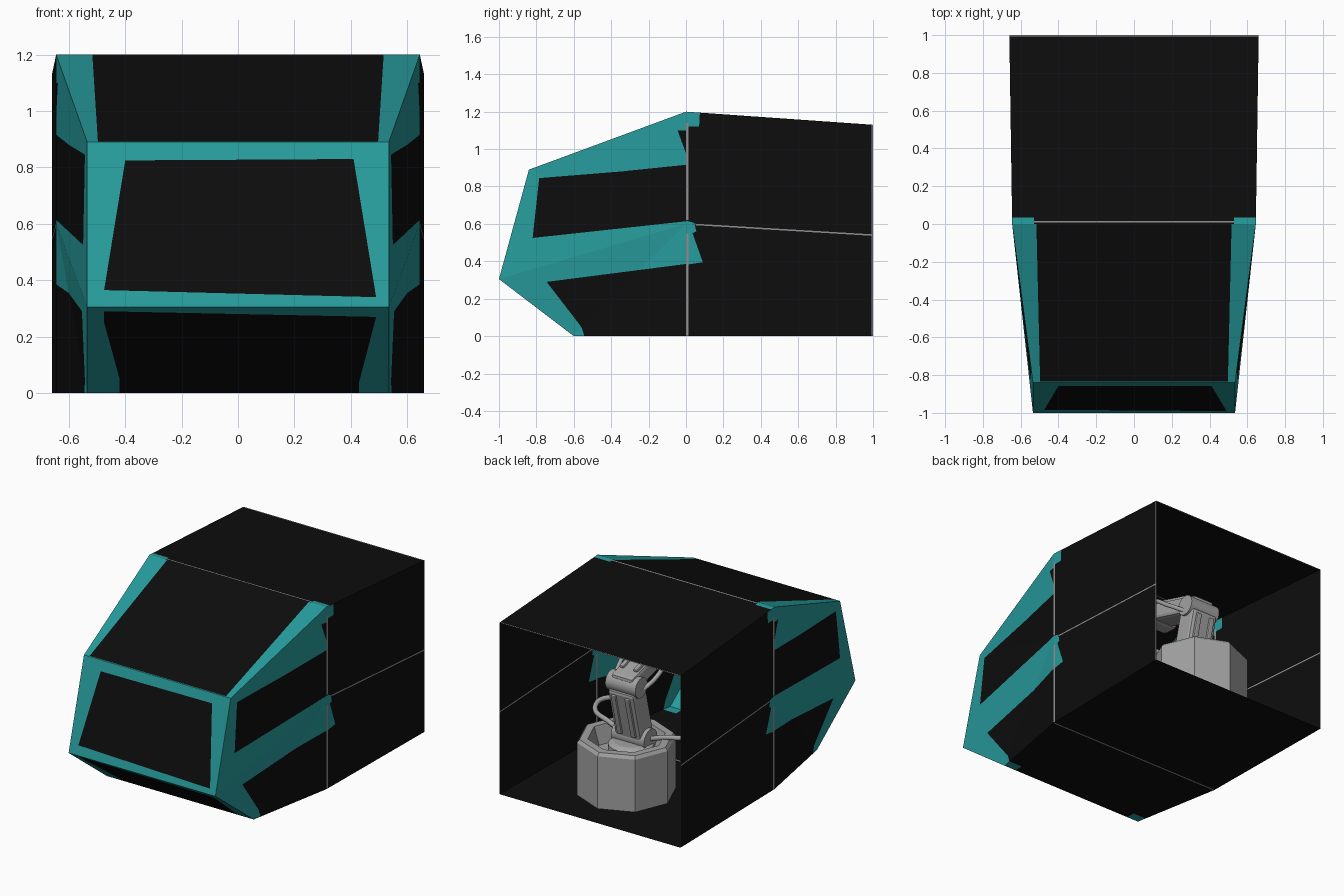
import bpy, bmesh, math
from mathutils import Vector

if "Cube" in bpy.data.objects:
    bpy.data.objects.remove(bpy.data.objects["Cube"])


def material(name, rgb):
    m = bpy.data.materials.new(name)
    m.diffuse_color = (*rgb, 1)
    m.use_nodes = True
    m.node_tree.nodes["Principled BSDF"].inputs["Base Color"].default_value = m.diffuse_color
    return m


TEAL = material("teal paint", (0.02, 0.33, 0.335))
BLACK = material("black panel", (0.004, 0.004, 0.004))
SEAM = material("seam grey", (0.28, 0.28, 0.28))
METAL = material("machine grey", (0.36, 0.36, 0.36))
MATS = [TEAL, BLACK, SEAM]


def finish(bm, name, mats):
    me = bpy.data.meshes.new(name)
    bm.to_mesh(me)
    bm.free()
    for m in mats:
        me.materials.append(m)
    ob = bpy.data.objects.new(name, me)
    bpy.context.collection.objects.link(ob)
    return ob


def inside(p, poly):
    hit = False
    for (x1, y1), (x2, y2) in zip(poly, poly[1:] + poly[:1]):
        if (y1 > p[1]) != (y2 > p[1]) and p[0] < (x2 - x1) * (p[1] - y1) / (y2 - y1) + x1:
            hit = not hit
    return hit


def panel(name, verts, faces, base, paint, axes):
    """Thin shell panel; each (colour, outline) in paint is cut into it, projected on two axes."""
    bm = bmesh.new()
    vs = [bm.verts.new(v) for v in verts]
    for f in faces:
        bm.faces.new([vs[i] for i in f])
    a, b = axes
    for _, poly in paint:
        for p, q in zip(poly, poly[1:] + poly[:1]):
            co, no = Vector((0, 0, 0)), Vector((0, 0, 0))
            co[a], co[b] = p
            no[a], no[b] = q[1] - p[1], p[0] - q[0]
            bmesh.ops.bisect_plane(bm, geom=bm.verts[:] + bm.edges[:] + bm.faces[:],
                                   dist=1e-5, plane_co=co, plane_no=no.normalized())
    for f in bm.faces:
        f.normal_update()
        c = f.calc_center_median()
        f.material_index = base
        for colour, poly in paint:
            if inside((c[a], c[b]), poly):
                f.material_index = colour
        if f.normal.dot(c - Vector((0, 0, 0.55))) < 0:
            f.normal_flip()
    return finish(bm, name, MATS)


def rect(x0, y0, x1, y1):
    return [(x0, y0), (x1, y0), (x1, y1), (x0, y1)]


W, M, B = 0.535, 0.645, 0.66   # half widths at nose, middle and back
QUAD = [(0, 1, 2, 3)]

# nose panels
panel("windscreen_panel", [(-W, -1, .305), (W, -1, .305), (W, -.84, .89), (-W, -.84, .89)], QUAD, 0,
      [(1, [(-.40, .825), (.41, .83), (.49, .34), (-.475, .365)])], (0, 2))
panel("chin_panel", [(-W, -.6, 0), (W, -.6, 0), (W, -1, .305), (-W, -1, .305)], QUAD, 0,
      [(1, [(-.475, .29), (.49, .27), (.43, .04), (.43, -.01), (-.42, -.01), (-.42, .05), (-.475, .25)])], (0, 2))
panel("sloped_roof", [(-W, -.84, .89), (W, -.84, .89), (M, 0, 1.2), (-M, 0, 1.2)], QUAD, 0,
      [(1, [(-.497, -.835), (.497, -.835), (.517, .01), (-.517, .01)])], (0, 1))

# rear roof and floor
panel("rear_roof", [(-M, 0, 1.2), (M, 0, 1.2), (B, 1, 1.13), (-B, 1, 1.13)], QUAD, 1,
      [(0, rect(.53, -.01, .65, .035)), (0, rect(-.65, -.01, -.53, .035)),
       (2, rect(-.53, .008, .53, .016)), (2, rect(-.7, .992, .7, 1.01))], (0, 1))
panel("floor", [(-W, -.6, 0), (W, -.6, 0), (M, 0, 0), (B, 1, 0), (-B, 1, 0), (-M, 0, 0)],
      [(0, 1, 2, 5), (5, 2, 3, 4)], 1,
      [(0, rect(.45, -.61, .6, -.54)), (0, rect(-.6, -.61, -.45, -.54)),
       (2, rect(-.64, -.006, .64, .004))], (0, 1))

# side walls
for s, side in ((1, "right"), (-1, "left")):
    panel(side + "_front_wall",
          [(s * W, -.6, 0), (s * W, -1, .305), (s * W, -.84, .89),
           (s * M, 0, 1.2), (s * M, 0, .6), (s * M, 0, 0)],
          [(1, 2, 4), (2, 3, 4), (0, 1, 4), (0, 4, 5)], 0,
          [(1, [(-.785, .845), (-.35, .88), (.01, .917), (.01, .615), (-.82, .525)]),
           (1, [(-.745, .29), (.01, .387), (.01, -.01), (-.54, -.01), (-.56, .05)]),
           (1, [(-.045, 1.1), (.01, 1.1), (.01, .95)])], (1, 2))
    panel(side + "_rear_wall",
          [(s * M, 0, 0), (s * B, 1, 0), (s * B, 1, .54), (s * B, 1, 1.13),
           (s * M, 0, 1.2), (s * M, 0, .6)],
          [(0, 1, 2, 5), (5, 2, 3, 4)], 1,
          [(0, [(-.01, .38), (.09, .395), (.035, .55), (.055, .56), (.045, .605), (-.01, .62)]),
           (0, [(-.01, 1.21), (.075, 1.21), (.07, 1.12), (-.01, 1.12)]),
           (2, [(.05, .593), (1, .536), (1, .544), (.05, .601)]),
           (2, rect(-.01, 0, .014, .55)), (2, rect(-.01, .62, .014, 1.14)),
           (2, rect(.992, 0, 1.01, 1.14))], (1, 2))


# robot arm helpers
def lathe(name, profile, n, centre):
    bm = bmesh.new()
    rings = [[bm.verts.new((centre[0] + r * math.sin(i * math.tau / n),
                            centre[1] + r * math.cos(i * math.tau / n), z)) for i in range(n)]
             for r, z in profile]
    for lo, hi in zip(rings, rings[1:]):
        for i in range(n):
            bm.faces.new((lo[i], lo[(i + 1) % n], hi[(i + 1) % n], hi[i]))
    bm.faces.new(rings[0])
    bm.faces.new(rings[-1])
    bmesh.ops.recalc_face_normals(bm, faces=bm.faces[:])
    return finish(bm, name, [METAL])


def place(ob, a, b):
    a, b = Vector(a), Vector(b)
    d = (b - a).normalized()
    ob.location = (a + b) / 2
    ob.rotation_euler = (math.atan2(-d.y, d.z), 0, 0)   # links lie in the y-z plane


def link(name, a, b, w, d, bevel=.02):
    bm = bmesh.new()
    bmesh.ops.create_cube(bm, size=1)
    length = (Vector(b) - Vector(a)).length
    bmesh.ops.scale(bm, vec=(w, d, length), verts=bm.verts[:])
    bmesh.ops.bevel(bm, geom=bm.edges[:], offset=bevel, segments=2, affect='EDGES', profile=.5)
    place(finish(bm, name, [METAL]), a, b)


def pivot(name, x, y, z, r, w):
    bpy.ops.mesh.primitive_cylinder_add(vertices=24, radius=r, depth=w, location=(x, y, z),
                                        rotation=(0, math.pi / 2, 0))
    ob = bpy.context.object
    ob.name = name
    ob.data.materials.append(METAL)
    bpy.ops.object.shade_smooth_by_angle()


def tube(name, pts, r):
    cu = bpy.data.curves.new(name, 'CURVE')
    cu.dimensions, cu.bevel_depth, cu.bevel_resolution = '3D', r, 2
    cu.use_fill_caps = True
    sp = cu.splines.new('BEZIER')
    sp.bezier_points.add(len(pts) - 1)
    for bp, p in zip(sp.bezier_points, pts):
        bp.co = p
        bp.handle_left_type = bp.handle_right_type = 'AUTO'
    sp.resolution_u = 6
    cu.materials.append(METAL)
    ob = bpy.data.objects.new(name, cu)
    bpy.context.collection.objects.link(ob)
    bpy.ops.object.select_all(action='DESELECT')
    ob.select_set(True)
    bpy.context.view_layer.objects.active = ob
    bpy.ops.object.convert(target='MESH')


# octagonal base with a recessed top
lathe("arm_base", [(.3, .05), (.3, .395), (.285, .415), (.235, .415), (.2, .3)], 8, (0, .62))
lathe("turntable", [(.14, .3), (.14, .35), (.11, .37)], 20, (0, .57))

# column, forearm and their joints
link("column", (0, .52, .34), (0, .62, .74), .19, .14)
link("forearm", (0, .66, .77), (0, .28, .88), .16, .11)
link("arm_head", (0, .3, .88), (0, .18, .89), .2, .14)
pivot("elbow_joint", 0, .62, .76, .065, .22)
pivot("shoulder_joint", 0, .54, .39, .07, .24)
for s, side in ((1, "right"), (-1, "left")):
    link(side + "_column_rib", (s * .05, .60, .42), (s * .05, .67, .7), .035, .05, .008)
    link(side + "_forearm_rib", (s * .05, .6, .84), (s * .05, .34, .915), .03, .04, .008)
    tube(side + "_lower_hose", [(s * .08, .53, .38), (s * .2, .52, .42), (s * .34, .46, .44),
                                (s * .36, .34, .46), (s * .2, .24, .44)], .016)
    tube(side + "_upper_hose", [(s * .09, .62, .72), (s * .14, .5, .8), (s * .13, .34, .9),
                                (s * .08, .22, .9)], .014)
